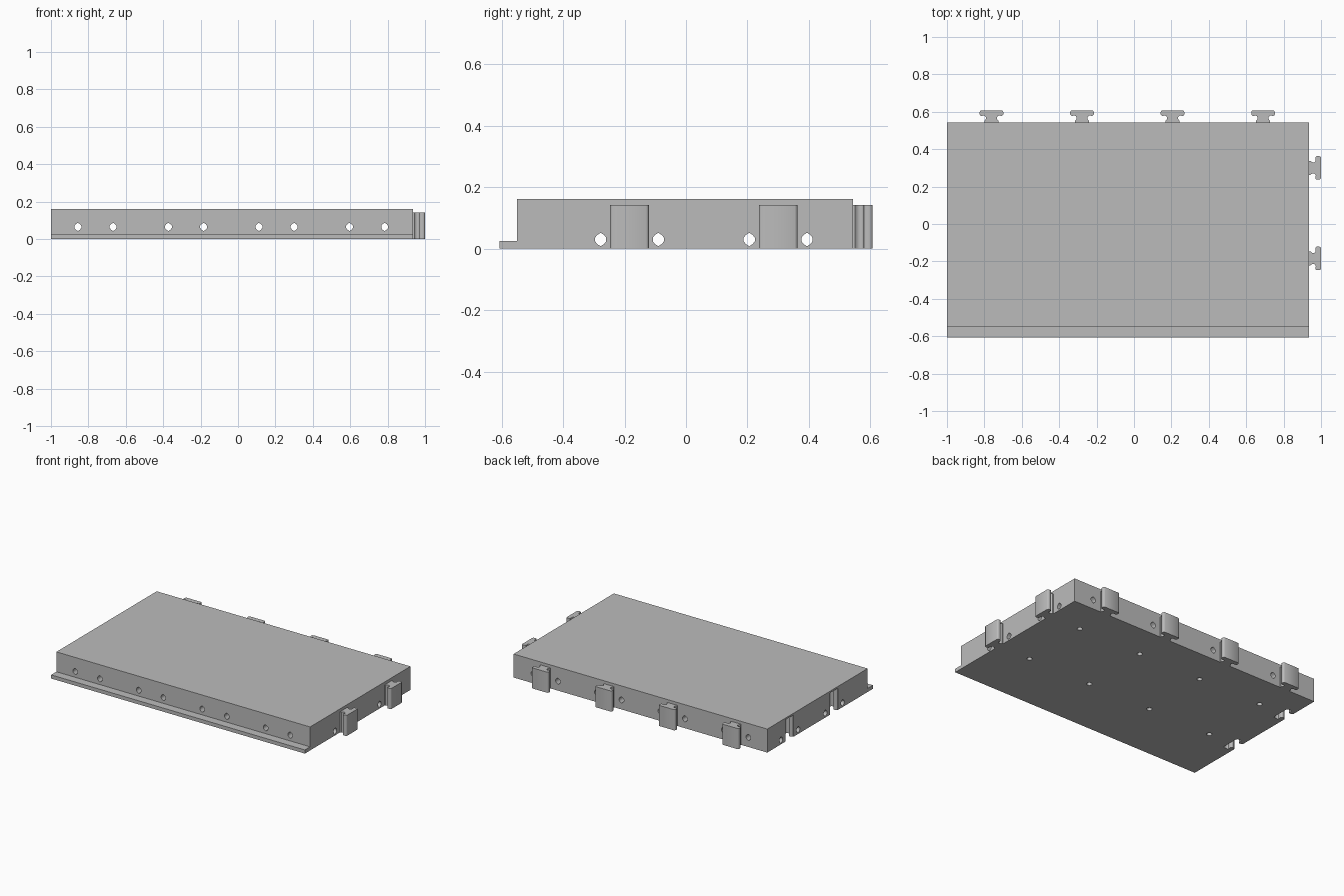
import bpy, bmesh, math
from mathutils import Matrix

default = bpy.data.objects.get("Cube")
if default:
    bpy.data.objects.remove(default)

grey = bpy.data.materials.new("plain grey")
grey.use_nodes = True
colour = (0.5, 0.5, 0.5, 1)
grey.diffuse_color = colour
grey.node_tree.nodes["Principled BSDF"].inputs["Base Color"].default_value = colour

# Main dimensions
LEFT, RIGHT, FRONT, BACK, TOP = -1.0, 0.935, -0.55, 0.543, 0.162
PIN_X = [-0.762 + 0.484 * i for i in range(4)]
PIN_Y = [-0.184 + 0.484 * i for i in range(2)]
HOLE_GAP = 0.094


def prism(bm, outline, height, matrix):
    """Extrude a flat outline along its local z, then place it."""
    verts = [bm.verts.new((x, y, 0)) for x, y in outline]
    face = bm.faces.new(verts)
    made = bmesh.ops.extrude_face_region(bm, geom=[face])["geom"]
    top = [v for v in made if isinstance(v, bmesh.types.BMVert)]
    bmesh.ops.translate(bm, verts=top, vec=(0, 0, height))
    bmesh.ops.transform(bm, matrix=matrix, verts=verts + top)


def make(name, solids):
    """Build one object from a list of (outline, height, matrix)."""
    bm = bmesh.new()
    for solid in solids:
        prism(bm, *solid)
    bmesh.ops.recalc_face_normals(bm, faces=bm.faces)
    mesh = bpy.data.meshes.new(name)
    bm.to_mesh(mesh)
    bm.free()
    mesh.materials.append(grey)
    obj = bpy.data.objects.new(name, mesh)
    bpy.context.collection.objects.link(obj)
    return obj


def at(x, y, z=0, turn=0):
    return Matrix.Translation((x, y, z)) @ Matrix.Rotation(turn, 4, "Z")


def t_outline(grow=0.0):
    """T-shaped key pointing along +y, with a waisted neck."""
    half = [(0.038, -0.004), (0.038, 0.008), (0.032, 0.014), (0.029, 0.021),
            (0.030, 0.029), (0.035, 0.035), (0.042, 0.037), (0.050, 0.035),
            (0.058, 0.036), (0.063, 0.042), (0.063, 0.056), (0.060, 0.062),
            (0.054, 0.065)]
    half = [(x + grow, y + (grow if y > 0.05 else -grow)) for x, y in half]
    return half + [(-x, y) for x, y in reversed(half)]


def ring(radius, sides):
    return [(radius * math.cos(math.tau * i / sides),
             radius * math.sin(math.tau * i / sides)) for i in range(sides)]


# Side view of the slab, with the thin lip along the front
slab_profile = [(BACK, 0), (BACK, TOP), (FRONT, TOP),
                (FRONT, 0.025), (-0.607, 0.025), (-0.607, 0)]
along_x = Matrix(((0, 0, 1, 0), (1, 0, 0, 0), (0, 1, 0, 0), (0, 0, 0, 1)))
along_y = Matrix(((1, 0, 0, 0), (0, 0, 1, 0), (0, 1, 0, 0), (0, 0, 0, 1)))
slab = make("slab", [(slab_profile, RIGHT - LEFT,
                      Matrix.Translation((LEFT, 0, 0)) @ along_x)])

# Cutters: pointed oval bores, round blind holes and T slots
oval = [(0, 0.022), (0.011, 0.015), (0.018, 0.006), (0.018, -0.006), (0.011, -0.015),
        (0, -0.022), (-0.011, -0.015), (-0.018, -0.006), (-0.018, 0.006), (-0.011, 0.015)]
cutters = [
    make("cross_bore_cutter", [(oval, 2.4, Matrix.Translation((-1.2, y + s, 0.03)) @ along_x)
                               for y in PIN_Y for s in (-HOLE_GAP, HOLE_GAP)]),
    make("long_bore_cutter", [(oval, 1.6, Matrix.Translation((x + s, -0.8, 0.065)) @ along_y)
                              for x in PIN_X for s in (-HOLE_GAP, HOLE_GAP)]),
    make("base_hole_cutter", [(ring(0.017, 20), 0.14, at(x, y, -0.02))
                              for x in PIN_X for y in PIN_Y]),
    make("slot_cutter", [(t_outline(0.004), 0.17, at(LEFT, y, -0.02, -math.pi / 2))
                         for y in PIN_Y]),
]
for cutter in cutters:
    mod = slab.modifiers.new(cutter.name, "BOOLEAN")
    mod.object = cutter
    mod.operation = "DIFFERENCE"
    mod.solver = "EXACT"

# Bake the cuts and drop the cutters
bpy.context.view_layer.update()
graph = bpy.context.evaluated_depsgraph_get()
cut_mesh = bpy.data.meshes.new_from_object(slab.evaluated_get(graph))
slab.modifiers.clear()
slab.data = cut_mesh
for cutter in cutters:
    bpy.data.objects.remove(cutter)

# T keys on the back and on the +x end
keys = [make("back_key", [(t_outline(), 0.142, at(x, BACK))]) for x in PIN_X]
keys += [make("end_key", [(t_outline(), 0.142, at(RIGHT, y, 0, -math.pi / 2))])
         for y in PIN_Y]

# Smooth the curved walls, keep the edges crisp
bpy.ops.object.select_all(action="DESELECT")
for obj in [slab] + keys:
    obj.select_set(True)
bpy.context.view_layer.objects.active = slab
bpy.ops.object.shade_smooth_by_angle(angle=math.radians(40))
